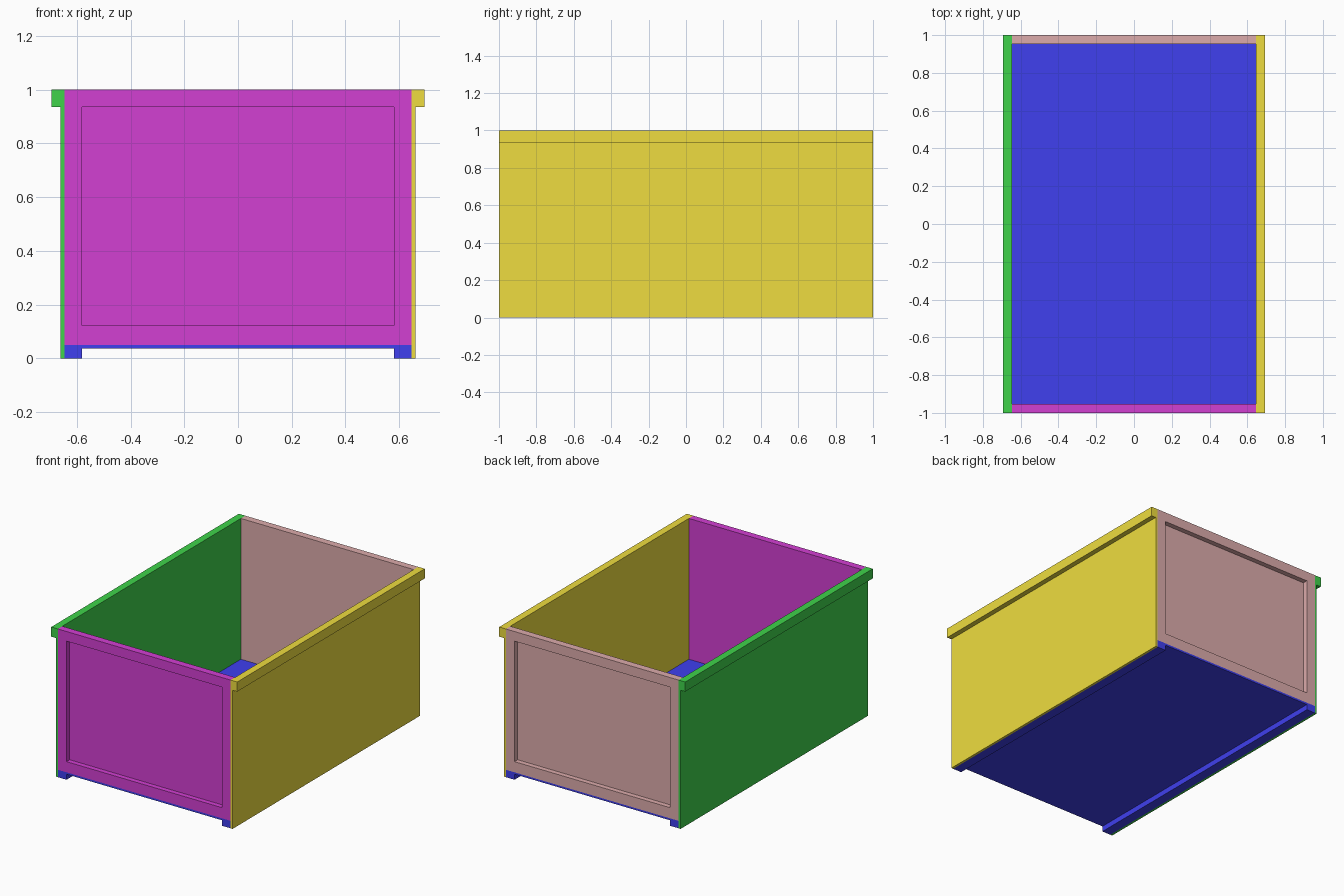
import bpy, bmesh

if "Cube" in bpy.data.objects:
    bpy.data.objects.remove(bpy.data.objects["Cube"])

HALF_L = 1.0      # half length (y)
INNER = 0.645     # half inner width (x)
OUTER = 0.66      # outside of side walls
LIP = 0.694       # outside of top rims
PANEL = 0.048     # end panel thickness
RECESS = 0.034    # end panel recess depth


def make_object(name, bm, color):
    bmesh.ops.recalc_face_normals(bm, faces=bm.faces)
    mesh = bpy.data.meshes.new(name)
    bm.to_mesh(mesh)
    bm.free()
    mat = bpy.data.materials.new(name + "_paint")
    mat.diffuse_color = (*color, 1)
    mat.use_nodes = True
    mat.node_tree.nodes["Principled BSDF"].inputs["Base Color"].default_value = mat.diffuse_color
    mesh.materials.append(mat)
    obj = bpy.data.objects.new(name, mesh)
    bpy.context.collection.objects.link(obj)
    return obj


def extrude_profile(name, profile, color):
    """Extrude an x-z profile along the whole length of the box."""
    bm = bmesh.new()
    face = bm.faces.new([bm.verts.new((x, -HALF_L, z)) for x, z in profile])
    ext = bmesh.ops.extrude_face_region(bm, geom=[face])["geom"]
    verts = [g for g in ext if isinstance(g, bmesh.types.BMVert)]
    bmesh.ops.translate(bm, verts=verts, vec=(0, 2 * HALF_L, 0))
    return make_object(name, bm, color)


def end_panel(name, side, color):
    """Solid panel with a rectangular recess on its outer face."""
    bm = bmesh.new()
    y_out, y_in, y_rec = (side * (HALF_L - d) for d in (0, PANEL, RECESS))

    def ring(x, z0, z1, y):
        return [bm.verts.new((px, y, pz))
                for px, pz in ((-x, z0), (x, z0), (x, z1), (-x, z1))]

    # rings from the inside face, round the rim and into the recess
    rings = [ring(INNER, 0.05, 1.0, y_in), ring(INNER, 0.05, 1.0, y_out),
             ring(0.58, 0.122, 0.935, y_out), ring(0.58, 0.122, 0.935, y_rec)]
    for a, b in zip(rings, rings[1:]):
        for i in range(4):
            j = (i + 1) % 4
            bm.faces.new((a[i], a[j], b[j], b[i]))
    bm.faces.new(rings[0])
    bm.faces.new(rings[-1])
    return make_object(name, bm, color)


# Side walls with overhanging rims
wall = [(INNER, 0), (OUTER, 0), (OUTER, 0.935), (LIP, 0.935), (LIP, 1), (INNER, 1)]
extrude_profile("right_wall", wall, (0.86, 0.72, 0.05))
extrude_profile("left_wall", [(-x, z) for x, z in wall], (0.05, 0.65, 0.07))

# Floor with two runners underneath
half = [(0.58, 0.037), (0.58, 0), (INNER, 0), (INNER, 0.05)]
floor = half + [(-x, z) for x, z in reversed(half)]
extrude_profile("floor", floor, (0.05, 0.05, 0.86))

# Recessed end panels
end_panel("front_panel", -1, (0.65, 0.05, 0.65))
end_panel("back_panel", 1, (0.72, 0.41, 0.41))
